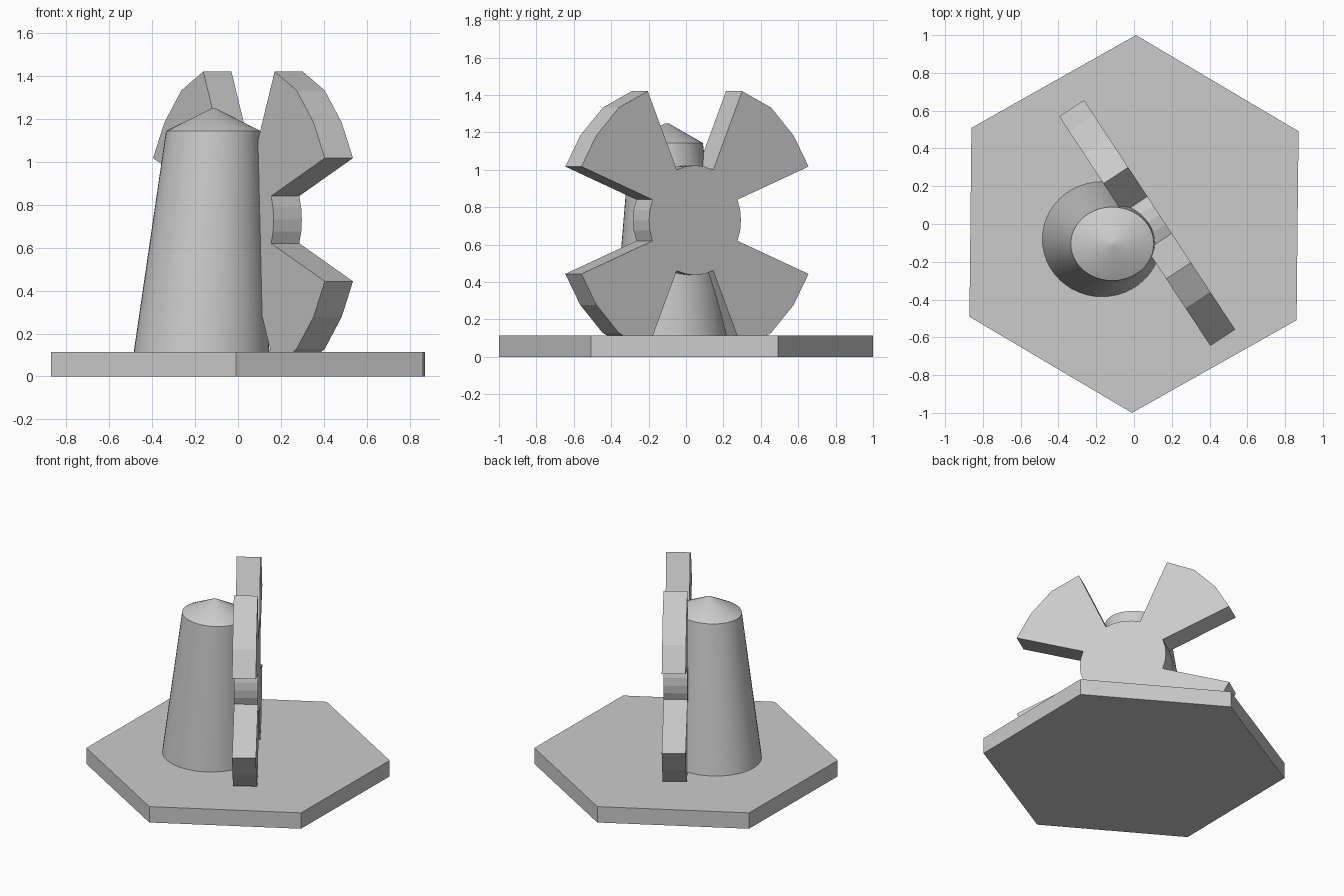
import bpy, bmesh, math
from mathutils import Vector

if "Cube" in bpy.data.objects:
    bpy.data.objects.remove(bpy.data.objects["Cube"])


def make_object(name, bm):
    bmesh.ops.recalc_face_normals(bm, faces=bm.faces)
    mesh = bpy.data.meshes.new(name)
    bm.to_mesh(mesh)
    bm.free()
    obj = bpy.data.objects.new(name, mesh)
    bpy.context.collection.objects.link(obj)
    return obj


def extrude_outline(name, points, offset):
    bm = bmesh.new()
    face = bm.faces.new([bm.verts.new(p) for p in points])
    new = bmesh.ops.extrude_face_region(bm, geom=[face], use_keep_orig=True)
    verts = [g for g in new["geom"] if isinstance(g, bmesh.types.BMVert)]
    bmesh.ops.translate(bm, verts=verts, vec=offset)
    return make_object(name, bm)


# Hexagonal base plate, turned very slightly
hexagon = [Vector((math.cos(a), math.sin(a), 0))
           for a in (math.radians(89.4 + 60 * i) for i in range(6))]
extrude_outline("base_plate", hexagon, Vector((0, 0, 0.115)))

# Leaning tapered tower with a low conical cap: (cx, cy, z, rx, ry)
rings = [(-0.171, -0.08, 0.09, 0.318, 0.307),
         (-0.115, -0.105, 1.143, 0.22, 0.195),
         (-0.113, -0.103, 1.247, 0.012, 0.012)]
SIDES = 48
bm = bmesh.new()
loops = []
for cx, cy, z, rx, ry in rings:
    loops.append([bm.verts.new((cx + rx * math.cos(2 * math.pi * i / SIDES),
                                cy + ry * math.sin(2 * math.pi * i / SIDES), z))
                  for i in range(SIDES)])
for low, high in zip(loops, loops[1:]):
    for i in range(SIDES):
        j = (i + 1) % SIDES
        bm.faces.new((low[i], low[j], high[j], high[i]))
bm.faces.new(loops[0][::-1])
bm.faces.new(loops[-1])
tower = make_object("tower", bm)

# Four-bladed sail wheel: one quarter outline mirrored around the hub
HUB = 0.294
quarter = [(HUB, 0), (0.289, 0.056), (0.272, 0.11),
           (0.727, 0.287), (0.632, 0.452), (0.488, 0.602), (0.302, 0.69),
           (0.117, 0.27), (0.06, 0.287), (0, HUB)]
half = quarter + [(-u, v) for u, v in quarter[-2::-1]]
outline = half + [(u, -v) for u, v in half[-2:0:-1]]
along = Vector((0.55, -0.835, 0)).normalized()
normal = Vector((0.835, 0.55, 0)).normalized()
thickness = 0.157
centre = Vector((0.07, 0.005, 0.73)) - normal * thickness / 2
points = [centre + along * u + Vector((0, 0, v)) for u, v in outline]
sails = extrude_outline("sail_wheel", points, normal * thickness)

# Smooth the tower, keeping its rim sharp
bpy.ops.object.select_all(action='DESELECT')
tower.select_set(True)
bpy.context.view_layer.objects.active = tower
bpy.ops.object.shade_smooth_by_angle(angle=math.radians(30))
